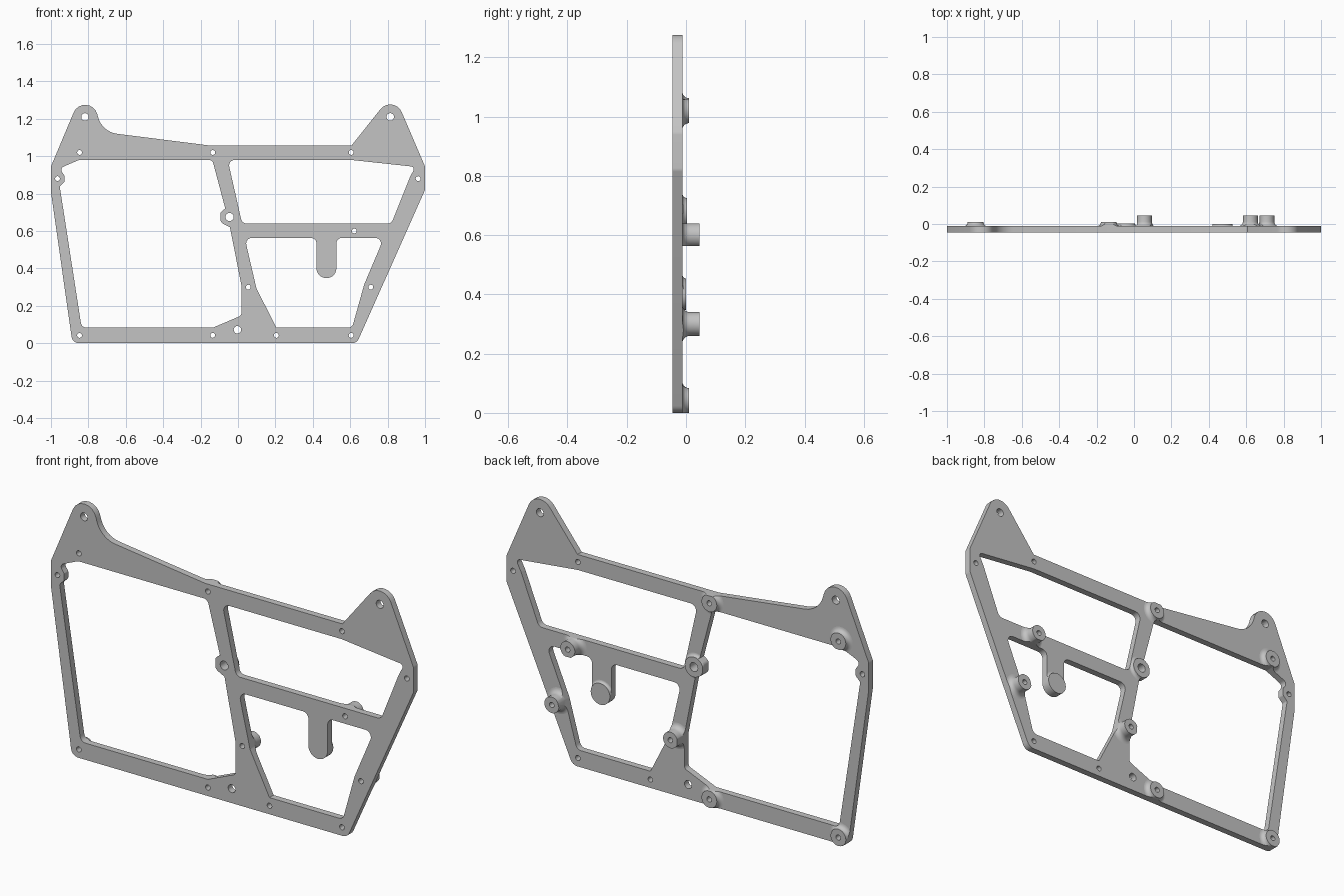
import bpy, bmesh, math
from mathutils import Vector, Matrix

if "Cube" in bpy.data.objects:
    bpy.data.objects.remove(bpy.data.objects["Cube"], do_unlink=True)

FRONT, BACK = -0.045, -0.012

SHADE = (0.55, 0.55, 0.55, 1)
grey = bpy.data.materials.new("light grey")
grey.use_nodes = True
grey.diffuse_color = SHADE
grey.node_tree.nodes["Principled BSDF"].inputs["Base Color"].default_value = SHADE


def rounded(corners, steps=8):
    """Closed outline from (x, z, fillet radius) corners."""
    pts = []
    n = len(corners)
    for i, (x, z, r) in enumerate(corners):
        p = Vector((x, z))
        a = Vector(corners[i - 1][:2]) - p
        b = Vector(corners[(i + 1) % n][:2]) - p
        if r == 0:
            pts.append(p)
            continue
        u, v = a.normalized(), b.normalized()
        h = math.acos(max(-1, min(1, u.dot(v)))) / 2
        t = min(r / math.tan(h), 0.7 * a.length, 0.7 * b.length)
        r = t * math.tan(h)
        c = p + (u + v).normalized() * (r / math.sin(h))
        s, e = p + u * t - c, p + v * t - c
        start = math.atan2(s.y, s.x)
        turn = (math.atan2(e.y, e.x) - start + math.pi) % math.tau - math.pi
        for k in range(steps + 1):
            w = start + turn * k / steps
            pts.append(c + Vector((math.cos(w), math.sin(w))) * r)
    return pts


def circle(x, z, r, n=24):
    return [Vector((x + r * math.cos(math.tau * k / n), z + r * math.sin(math.tau * k / n)))
            for k in range(n)]


def prism(name, outlines, y0, y1):
    """Extrude nested outlines (x, z) from y0 to y1."""
    cu = bpy.data.curves.new(name, "CURVE")
    cu.dimensions, cu.fill_mode = "2D", "BOTH"
    cu.extrude = (y1 - y0) / 2
    for pts in outlines:
        sp = cu.splines.new("POLY")
        sp.points.add(len(pts) - 1)
        for q, p in zip(sp.points, pts):
            q.co = (p.x, p.y, 0, 1)
        sp.use_cyclic_u = True
    tmp = bpy.data.objects.new("outline", cu)
    bpy.context.collection.objects.link(tmp)
    bpy.context.view_layer.update()
    mesh = bpy.data.meshes.new_from_object(tmp.evaluated_get(bpy.context.evaluated_depsgraph_get()))
    bpy.data.objects.remove(tmp)
    bm = bmesh.new()
    bm.from_mesh(mesh)
    bm.transform(Matrix.Translation((0, (y0 + y1) / 2, 0)) @ Matrix.Rotation(math.pi / 2, 4, "X"))
    bmesh.ops.remove_doubles(bm, verts=bm.verts, dist=1e-5)
    bmesh.ops.recalc_face_normals(bm, faces=bm.faces)
    bm.to_mesh(mesh)
    bm.free()
    return add(name, mesh)


def add(name, mesh):
    mesh.name = name
    mesh.materials.clear()
    mesh.materials.append(grey)
    ob = bpy.data.objects.new(name, mesh)
    bpy.context.collection.objects.link(ob)
    return ob


def smooth(ob):
    bpy.ops.object.select_all(action="DESELECT")
    ob.select_set(True)
    bpy.context.view_layer.objects.active = ob
    bpy.ops.object.shade_smooth_by_angle(angle=math.radians(35))


# Frame outline with two ears
outer = rounded([
    (-0.885, 0, 0.04), (0.635, 0, 0.04), (1, 0.82, 0.03), (1, 0.945, 0.03),
    (0.831, 1.339, 0.067), (0.607, 1.057, 0), (-0.15, 1.057, 0),
    (-0.727, 1.13, 0.12), (-0.803, 1.414, 0.067), (-1, 0.945, 0.03), (-1, 0.81, 0.03)])

# Large window, with bulges left around two of the screws
window_large = rounded([
    (-0.85, 0.98, 0.02), (-0.137, 0.98, 0.025), (-0.068, 0.72, 0), (-0.094, 0.7, 0.02),
    (-0.094, 0.645, 0.03), (-0.043, 0.62, 0), (0.018, 0.31, 0.03), (0.018, 0.148, 0.02),
    (-0.135, 0.083, 0), (-0.836, 0.083, 0.03), (-0.953, 0.837, 0.01),
    (-0.928, 0.862, 0.012), (-0.928, 0.897, 0.012), (-0.955, 0.935, 0.02)])

# Upper and lower windows, the lower one around a hanging tab
window_upper = rounded([
    (-0.055, 0.98, 0.03), (0.605, 0.98, 0), (0.948, 0.943, 0.015), (0.918, 0.885, 0.02),
    (0.82, 0.64, 0.03), (0.022, 0.64, 0.03)])
window_lower = rounded([
    (0.036, 0.563, 0.03), (0.42, 0.563, 0.03), (0.42, 0.348, 0.0525), (0.526, 0.348, 0.0525),
    (0.526, 0.563, 0.03), (0.78, 0.563, 0.03), (0.675, 0.315, 0.03), (0.61, 0.083, 0.03),
    (0.205, 0.083, 0), (0.098, 0.295, 0.03)])

# Bosses on the back: x, z, radius, top
bosses = [(x, z, 0.042, 0.01) for x in (-0.847, -0.135) for z in (0.042, 1.02)]
bosses += [(x, z, 0.04, 0.045) for x, z in ((0.055, 0.3), (0.71, 0.3), (0.622, 0.6))]
hub = (-0.045, 0.675, 0.05, 0.003)
pad = (0.473, 0.401, 0.053, 0.0)

# Screw holes
holes = [circle(x, z, 0.013) for x, z, _, _ in bosses]
holes += [circle(x, z, 0.013) for x, z in
          ((0.605, 0.042), (0.205, 0.042), (0.605, 1.02), (0.963, 0.88), (-0.965, 0.88))]
holes += [circle(x, z, 0.02) for x, z in ((-0.818, 1.21), (0.814, 1.21), (-0.003, 0.072))]
holes.append(circle(hub[0], hub[1], 0.022))

shape = [outer, window_large, window_upper, window_lower] + holes
smooth(prism("frame_plate", shape, FRONT, BACK))
clipper = prism("boss_clipper", shape, FRONT, 0.1)


def boss(name, x, z, r, top):
    """Turned boss with a fillet at its foot, trimmed to the frame shape."""
    f = min(0.025, top - BACK)
    prof = [(r + f - f * math.sin(a), BACK + f - f * math.cos(a))
            for a in (math.pi / 2 * k / 6 for k in range(7))]
    if top - BACK - f > 0.001:
        prof.append((r, top))
    bm = bmesh.new()
    n = 40
    rings = [[bm.verts.new((x + q * math.cos(math.tau * k / n), y, z + q * math.sin(math.tau * k / n)))
              for k in range(n)] for q, y in prof]
    for lo, hi in zip(rings, rings[1:]):
        for k in range(n):
            j = (k + 1) % n
            bm.faces.new((lo[k], lo[j], hi[j], hi[k]))
    bm.faces.new(rings[0])
    bm.faces.new(rings[-1])
    bmesh.ops.recalc_face_normals(bm, faces=bm.faces)
    mesh = bpy.data.meshes.new(name)
    bm.to_mesh(mesh)
    bm.free()
    ob = add(name, mesh)
    mod = ob.modifiers.new("trim", "BOOLEAN")
    mod.operation, mod.object, mod.solver = "INTERSECT", clipper, "EXACT"
    bpy.context.view_layer.objects.active = ob
    bpy.ops.object.modifier_apply(modifier=mod.name)
    smooth(ob)


for i, b in enumerate(bosses):
    boss(("short_boss_" if b[3] < 0.02 else "tall_boss_") + str(i + 1), *b)
boss("hub_boss", *hub)
boss("tab_pad", *pad)

bpy.data.objects.remove(clipper, do_unlink=True)
